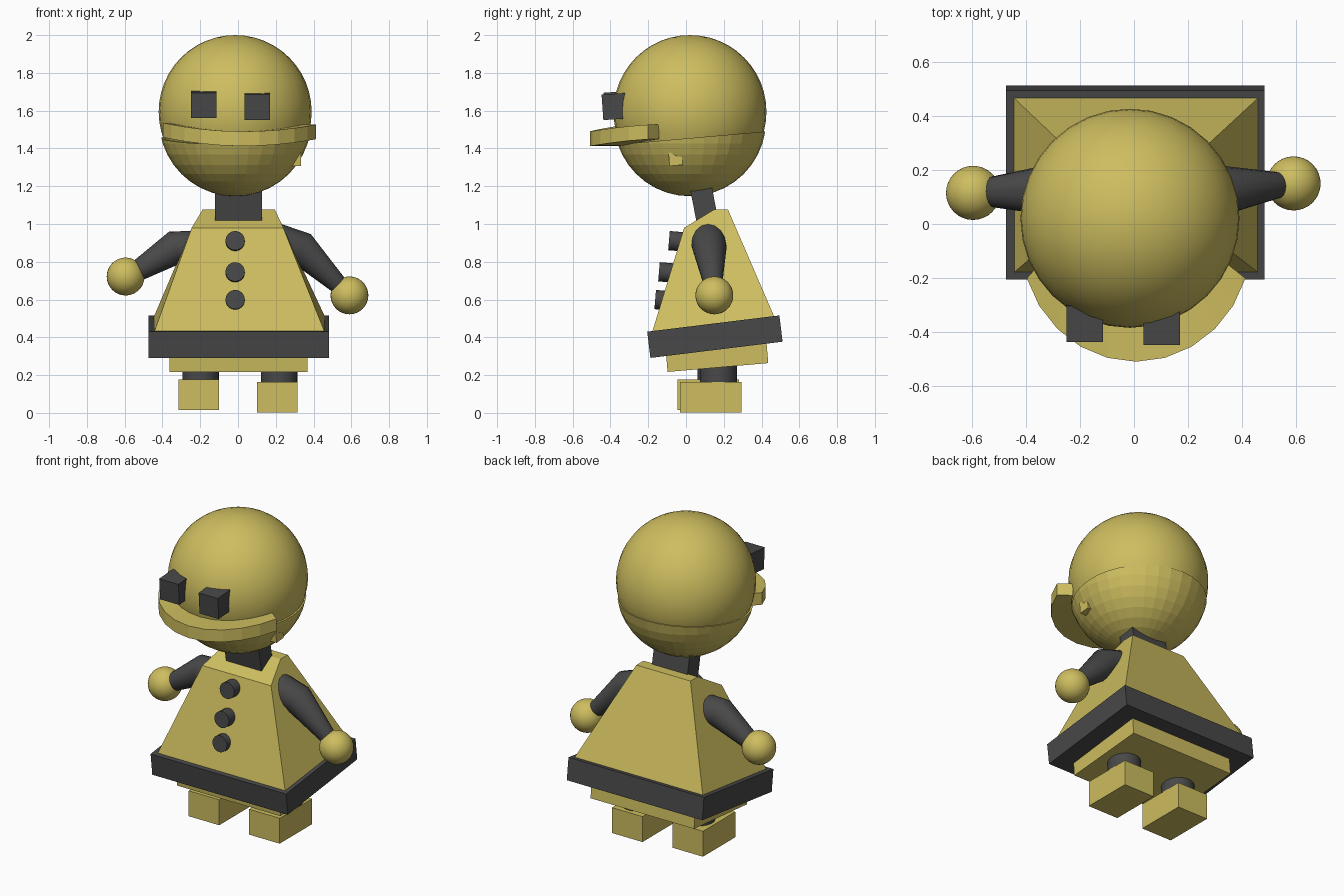
import bpy, bmesh, math
from mathutils import Vector, Matrix

if "Cube" in bpy.data.objects:
    bpy.data.objects.remove(bpy.data.objects["Cube"])


def material(name, rgb):
    m = bpy.data.materials.new(name)
    m.diffuse_color = (*rgb, 1)
    m.use_nodes = True
    m.node_tree.nodes["Principled BSDF"].inputs["Base Color"].default_value = m.diffuse_color
    return m


YELLOW = material("mustard yellow", (0.61, 0.51, 0.115))
DARK = material("charcoal", (0.065, 0.065, 0.065))


def finish(name, bm, mat, smooth=False):
    bmesh.ops.recalc_face_normals(bm, faces=bm.faces)
    me = bpy.data.meshes.new(name)
    bm.to_mesh(me)
    bm.free()
    me.materials.append(mat)
    ob = bpy.data.objects.new(name, me)
    bpy.context.collection.objects.link(ob)
    if smooth:
        bpy.ops.object.select_all(action='DESELECT')
        ob.select_set(True)
        bpy.context.view_layer.objects.active = ob
        bpy.ops.object.shade_smooth_by_angle(angle=math.radians(35))
    return ob


def box(name, center, size, mat, tilt=0):
    bm = bmesh.new()
    m = (Matrix.Translation(center) @ Matrix.Rotation(math.radians(tilt), 4, 'X')
         @ Matrix.Diagonal((*size, 1)))
    bmesh.ops.create_cube(bm, size=1, matrix=m)
    return finish(name, bm, mat)


def ball(name, center, r, mat, smooth=True, cut=None, keep_up=True):
    bm = bmesh.new()
    bmesh.ops.create_uvsphere(bm, u_segments=32, v_segments=24 if smooth else 20,
                              radius=r, matrix=Matrix.Translation(center))
    if cut:
        co, no = cut
        bmesh.ops.bisect_plane(bm, geom=bm.verts[:] + bm.edges[:] + bm.faces[:],
                               plane_co=co, plane_no=no,
                               clear_inner=keep_up, clear_outer=not keep_up)
        bmesh.ops.holes_fill(bm, edges=[e for e in bm.edges if e.is_boundary], sides=0)
    return finish(name, bm, mat, smooth)


def tube(name, path, mat, segs=16):
    """Round limb through (x, y, z, radius) points, capped at both ends."""
    bm = bmesh.new()
    pts = [Vector(p[:3]) for p in path]
    rings = []
    for i, p in enumerate(pts):
        d = (pts[min(i + 1, len(pts) - 1)] - pts[max(i - 1, 0)]).normalized()
        side = Vector((0, 1, 0)) if abs(d.y) < 0.9 else Vector((1, 0, 0))
        u = (side - d * side.dot(d)).normalized()
        v = d.cross(u)
        r = path[i][3]
        rings.append([bm.verts.new(p + r * (math.cos(a) * u + math.sin(a) * v))
                      for a in (2 * math.pi * k / segs for k in range(segs))])
    for a, b in zip(rings, rings[1:]):
        for k in range(segs):
            j = (k + 1) % segs
            bm.faces.new((a[k], a[j], b[j], b[k]))
    bm.faces.new(rings[0])
    bm.faces.new(rings[-1])
    return finish(name, bm, mat, True)


# Feet and legs
for side, x, y, z in (("left", -0.208, 0.117, 0.095), ("right", 0.208, 0.132, 0.083)):
    box(side + "_foot", (x, y, z), (0.215, 0.325, 0.162), YELLOW)
    tube(side + "_leg", [(x + 0.01, y + 0.04, 0.12, 0.097),
                         (x + 0.01, y + 0.04, 0.30, 0.097)], DARK, 24)

# Hips and skirt trim, leaning forward
box("hips", (0.003, 0.163, 0.31), (0.73, 0.535, 0.14), YELLOW, 5)
box("skirt_trim", (0.005, 0.153, 0.4035), (0.955, 0.705, 0.14), DARK, 7)

# Tapered torso with a sloping chest top
bm = bmesh.new()
rows = [(-0.445, 0.46, -0.18, 0.425), (-0.245, 0.24, -0.01, 0.98),
        (-0.187, 0.195, 0.15, 1.077), (-0.187, 0.195, 0.222, 1.077),
        (-0.445, 0.46, 0.467, 0.51)]
left = [bm.verts.new((r[0], r[2], r[3])) for r in rows]
right = [bm.verts.new((r[1], r[2], r[3])) for r in rows]
for k in range(5):
    j = (k + 1) % 5
    bm.faces.new((left[k], left[j], right[j], right[k]))
bm.faces.new(left)
bm.faces.new(right)
finish("torso", bm, YELLOW)

# Buttons
for i, (y, z) in enumerate(((-0.09, 0.912), (-0.143, 0.747), (-0.163, 0.6))):
    tube("button_%d" % (i + 1), [(-0.015, y, z, 0.051), (-0.015, y + 0.12, z - 0.01, 0.051)],
         DARK, 24)

# Arms and hands
tube("left_arm", [(-0.17, 0.125, 0.87, 0.095), (-0.335, 0.125, 0.875, 0.09),
                  (-0.55, 0.118, 0.74, 0.052)], DARK)
tube("right_arm", [(0.17, 0.115, 0.92, 0.095), (0.335, 0.125, 0.872, 0.09),
                   (0.55, 0.145, 0.66, 0.045)], DARK)
ball("left_hand", (-0.595, 0.115, 0.722), 0.1, YELLOW)
ball("right_hand", (0.59, 0.15, 0.622), 0.1, YELLOW)

# Neck
box("neck", (0.003, 0.095, 1.11), (0.25, 0.115, 0.2), DARK, 11)

# Head dome and faceted jaw meet on a tilted plane
cut = (Vector((0, 0, 1.453)), Vector((0, -0.088, 1)).normalized())
ball("head_dome", (-0.015, 0.021, 1.595), 0.405, YELLOW, cut=cut)
ball("jaw", (-0.015, 0.021, 1.55), 0.403, YELLOW, smooth=False, cut=cut, keep_up=False)
box("jaw_peg", (0.295, -0.055, 1.345), (0.075, 0.07, 0.07), YELLOW, 5)

# Eyes
box("left_eye", (-0.182, -0.365, 1.632), (0.135, 0.135, 0.135), DARK, 4)
box("right_eye", (0.103, -0.375, 1.622), (0.135, 0.135, 0.135), DARK, 4)

# Curved lip around the front of the face
bm = bmesh.new()
N = 10
sections = []
for i in range(N + 1):
    t = math.radians(-72 + 144 * i / N)
    drop = 0.045 * math.cos(t) ** 2 + 0.005 * math.sin(t)
    z1 = 1.535 - drop
    ox, oy = 0.008 + 0.425 * math.sin(t), -0.063 - 0.446 * math.cos(t)
    ix, iy = -0.003 + 0.36 * math.sin(t), -0.06 - 0.27 * math.cos(t)
    sections.append([bm.verts.new(c) for c in (
        (ox, oy, z1 - 0.077), (ox, oy, z1), (ix, iy, z1), (ix, iy, z1 - 0.077))])
for a, b in zip(sections, sections[1:]):
    for k in range(4):
        j = (k + 1) % 4
        bm.faces.new((a[k], a[j], b[j], b[k]))
bm.faces.new(sections[0])
bm.faces.new(sections[-1])
finish("lip", bm, YELLOW)
